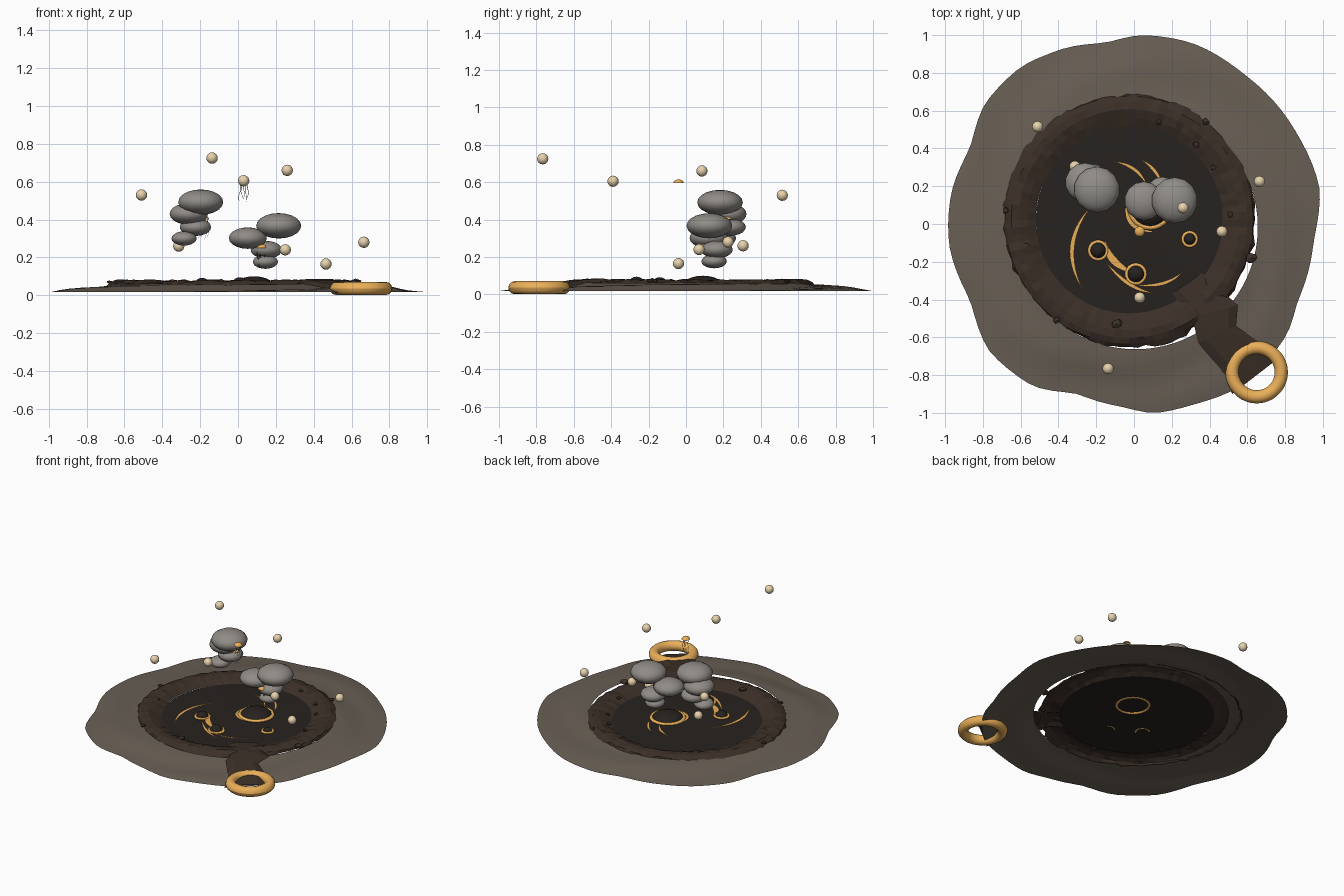
import bpy, bmesh, math, random
from math import sin, cos, pi, tau
from mathutils import Vector, Matrix

if "Cube" in bpy.data.objects:
    bpy.data.objects.remove(bpy.data.objects["Cube"])

random.seed(4)


def mat(name, c):
    m = bpy.data.materials.new(name)
    m.diffuse_color = (*c, 1)
    m.use_nodes = True
    m.node_tree.nodes["Principled BSDF"].inputs["Base Color"].default_value = m.diffuse_color
    return m


EARTH = mat("earth", (0.14, 0.115, 0.09))
CRUST = mat("crust", (0.045, 0.029, 0.021))
TAR = mat("tar", (0.02, 0.016, 0.014))
GOLD = mat("gold", (0.82, 0.43, 0.1))
SMOKE = mat("smoke", (0.28, 0.26, 0.24))
PEARL = mat("pearl", (0.8, 0.65, 0.42))


def obj(name, bm, m, smooth=True):
    me = bpy.data.meshes.new(name)
    bm.to_mesh(me)
    bm.free()
    me.materials.append(m)
    for p in me.polygons:
        p.use_smooth = smooth
    o = bpy.data.objects.new(name, me)
    bpy.context.collection.objects.link(o)
    return o


def mesh(name, verts, faces, m, smooth=False):
    bm = bmesh.new()
    vs = [bm.verts.new(v) for v in verts]
    for f in faces:
        bm.faces.new([vs[i] for i in f])
    return obj(name, bm, m, smooth)


def rings(name, f, rows, n, m, smooth=True):
    """Radial sheet: f(row, angle) gives a point."""
    verts = [f(r, i * tau / n) for r in range(rows) for i in range(n)]
    faces = [(r * n + i, (r + 1) * n + i, (r + 1) * n + (i + 1) % n, r * n + (i + 1) % n)
             for r in range(rows - 1) for i in range(n)]
    return mesh(name, verts, faces, m, smooth)


def ball(name, loc, size, m, u=14, v=9, half=False):
    bm = bmesh.new()
    bmesh.ops.create_uvsphere(bm, u_segments=u, v_segments=v, radius=1)
    if half:
        bmesh.ops.bisect_plane(bm, geom=bm.verts[:] + bm.edges[:] + bm.faces[:],
                               plane_co=(0, 0, 0), plane_no=(0, 0, -1), clear_outer=True)
    bmesh.ops.transform(bm, matrix=Matrix.Translation(loc) @ Matrix.Diagonal((*size, 1)), verts=bm.verts)
    return obj(name, bm, m)


def torus(name, loc, R, r, m, n=32, k=10):
    def p(j, a):
        b = j * tau / k
        d = R + r * cos(b)
        return (loc[0] + d * cos(a), loc[1] + d * sin(a), loc[2] + r * sin(b))
    return rings(name, lambda j, a: p(j, a), k + 1, n, m)


# irregular ground outline, interpolated by angle
OUT = [(.98, .2), (.85, .5), (.6, .78), (.3, .96), (.05, 1), (-.15, .96), (-.4, .92), (-.6, .83),
       (-.78, .65), (-.87, .4), (-.97, .15), (-.98, -.1), (-.87, -.4), (-.76, -.68), (-.55, -.85),
       (-.3, -.9), (-.1, -.96), (.12, -1), (.3, -.96), (.58, -.85), (.8, -.6), (.87, -.4), (.95, -.1)]
POL = sorted((math.atan2(y, x) % tau, math.hypot(x, y)) for x, y in OUT)
POL = [(POL[-1][0] - tau, POL[-1][1])] + POL + [(POL[0][0] + tau, POL[0][1])]


def outer(a):
    a %= tau
    for (a0, r0), (a1, r1) in zip(POL, POL[1:]):
        if a0 <= a <= a1:
            t = (a - a0) / (a1 - a0)
            t = t * t * (3 - 2 * t) * .5 + t * .5
            return r0 + (r1 - r0) * t


def ground_pt(r, a):
    t = r / 8
    r0 = 0.645 - 0.018 * sin(a) + 0.01 * cos(a)
    d = r0 + (outer(a) - r0) * t
    z = 0.018 + 0.042 * (1 - t) ** 0.9 + 0.008 * sin(3 * a + 5 * t) * sin(pi * t)
    return (d * cos(a), d * sin(a), z)


rings("ground", ground_pt, 9, 96, EARTH)

# raised broken crust around the pool
jag = [random.uniform(-1, 1) for _ in range(96)]


def crust_pt(r, a):
    i = round(a / tau * 96) % 96
    d = [0.672, 0.655, 0.625, 0.585, 0.54, 0.495][r]
    z = [0.045, 0.064, 0.076, 0.078, 0.065, 0.043][r]
    if r == 0:
        d += 0.012 * jag[i] + 0.008 * sin(3 * a)
    if 0 < r < 5:
        z += 0.006 * jag[(i * 3 + r * 17) % 96]
    return (-0.025 + d * cos(a), 0.022 + d * sin(a), z)


rings("crust_rim", crust_pt, 6, 96, CRUST, False)

# tar pool, slightly domed
rings("tar_pool", lambda r, a: (-.01 + .51 * (1 - r / 6 * .999) * cos(a),
                                .02 + .51 * (1 - r / 6 * .999) * sin(a), .042 + .012 * (r / 6)),
      7, 48, TAR)

# tar spill running out to the ring
L = [(.2, -.37), (.31, -.5), (.34, -.63), (.46, -.77), (.52, -.9)]
R = [(.36, -.26), (.55, -.43), (.54, -.54), (.67, -.63), (.74, -.73)]
Z = [.06, .085, .078, .055, .03]
v = []
for (lx, ly), (rx, ry), z in zip(L, R, Z):
    for k, dz in ((0, -.018), (.2, 0), (.8, 0), (1, -.018)):
        v.append((lx + (rx - lx) * k, ly + (ry - ly) * k, z + dz))
mesh("tar_spill", v, [(i * 4 + j, i * 4 + 4 + j, i * 4 + 5 + j, i * 4 + 1 + j)
                      for i in range(4) for j in range(3)], CRUST)

torus("gold_ring", (.65, -.785, .036), .13, .035, GOLD, 36, 12)


# golden swirls: tapering arcs through three points
def swirl(i, a, b, c, w, n=18):
    a, b, c = Vector(a), Vector(b), Vector(c)
    ctl = 2 * b - (a + c) / 2
    v = []
    for k in range(n + 1):
        t = k / n
        p = a * (1 - t) ** 2 + ctl * 2 * t * (1 - t) + c * t * t
        d = ((ctl - a) * (1 - t) + (c - ctl) * t).normalized()
        h = w * (.08 + .92 * sin(pi * t)) / 2
        for s in (-h, h):
            v.append((p.x - d.y * s, p.y + d.x * s, .059))
    mesh(f"gold_swirl_{i}", v, [(2 * k, 2 * k + 2, 2 * k + 3, 2 * k + 1) for k in range(n)], GOLD)


for i, s in enumerate([((-.23, .09), (-.327, -.12), (-.275, -.34), .024),
                       ((-.15, -.09), (-.11, -.19), (.0, -.26), .04),
                       ((-.15, -.2), (-.03, -.315), (.1, -.365), .02),
                       ((.0, -.32), (.15, -.315), (.26, -.25), .018),
                       ((-.11, .33), (.0, .29), (.07, .2), .018),
                       ((.04, .34), (.11, .28), (.15, .2), .018),
                       ((-.04, .11), (-.01, .0), (.1, -.04), .02)]):
    swirl(i, *s)

# tar bubbles with gold collars
for i, (x, y, r) in enumerate([(.085, .09, .105), (-.19, -.14, .042), (.01, -.265, .045), (.295, -.08, .032)]):
    ball(f"tar_bubble_{i}", (x, y, .05), (r, r, min(r, .05)), TAR, 18, 10, True)
    torus(f"bubble_collar_{i}", (x, y, .056), r + .004, .007 + r * .05, GOLD, 28, 6)

# loose clods on the rim
for i, (x, y) in enumerate([(.13, .54), (.33, .42), (.42, .3), (.51, .05), (.62, -.18), (.41, -.45),
                            (-.09, -.53), (-.41, -.51), (-.68, .07), (-.57, -.12), (.38, .54)]):
    bm = bmesh.new()
    bmesh.ops.create_icosphere(bm, subdivisions=1, radius=random.uniform(.016, .034))
    for q in bm.verts:
        q.co *= random.uniform(.75, 1.15)
        q.co.z *= .5
        q.co += Vector((x, y, .07))
    obj(f"clod_{i}", bm, CRUST, False)

# two columns of flattened smoke puffs
for i, (x, y, z, r) in enumerate([(-.285, .2, .3, .068), (-.225, .235, .36, .085), (-.26, .22, .43, .104),
                                  (-.197, .182, .492, .122), (.145, .15, .177, .068), (.15, .165, .24, .085),
                                  (.052, .122, .302, .103), (.215, .125, .367, .122)]):
    ball(f"smoke_puff_{i}", (x, y, z), (r, r, r * .55), SMOKE, 14, 10)

# floating spores
for i, p in enumerate([(-.137, -.766, .725), (.03, -.39, .605), (.26, .085, .66), (-.51, .515, .53),
                       (-.313, .305, .26), (.665, .225, .28), (.25, .07, .24), (.465, -.04, .165)]):
    ball(f"spore_{i}", p, (.03, .03, .03), PEARL, 12, 8)

# small drifting caps with thin flat tendrils
for i, (x, y, z) in enumerate([(.03, -.04, .595), (.125, .1, .25), (-.18, .22, .4)]):
    ball(f"drifter_cap_{i}", (x, y, z), (.028, .028, .02), GOLD, 12, 8, True)
    v, f = [], []
    for k in range(5):
        ph, n0 = random.uniform(0, tau), len(v)
        for j in range(9):
            t = j / 8
            px = x + (k - 2) * .01 + .009 * sin(ph + 6 * t) * t
            h = .0018 * (1 - .7 * t)
            v += [(px - h, y, z - .1 * t * (1 - .1 * (k % 3))), (px + h, y, z - .1 * t * (1 - .1 * (k % 3)))]
        f += [(n0 + 2 * j, n0 + 2 * j + 1, n0 + 2 * j + 3, n0 + 2 * j + 2) for j in range(8)]
    mesh(f"drifter_tendrils_{i}", v, f, CRUST)
